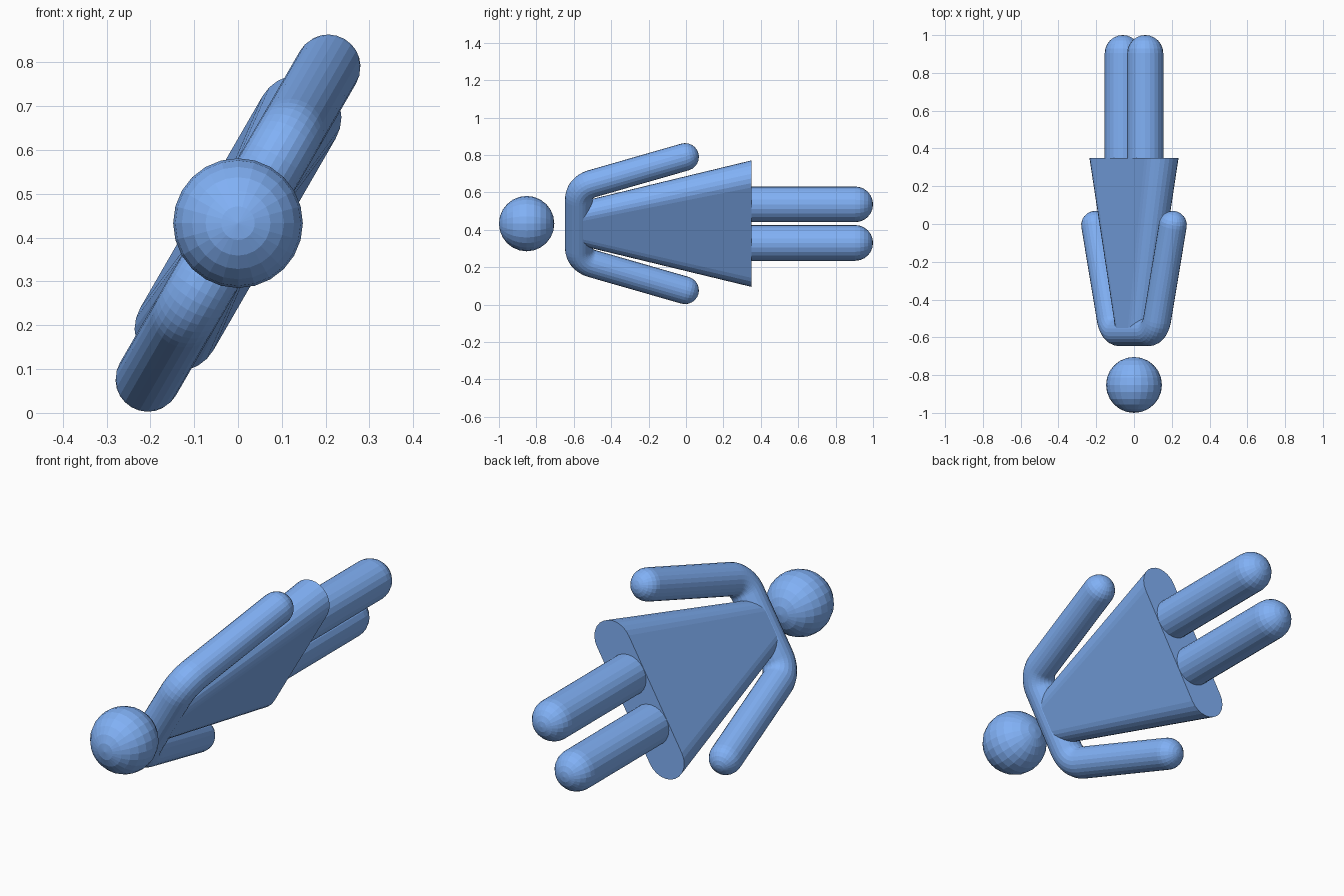
import bpy, bmesh
from math import sin, cos, pi, radians
from mathutils import Matrix, Vector

if "Cube" in bpy.data.objects:
    bpy.data.objects.remove(bpy.data.objects["Cube"])

# Flat figure drawn in a local plane (w across, y along, t thick), tilted 60 degrees about y
TILT = Matrix.Translation((0, 0, 0.433)) @ Matrix.Rotation(radians(-60), 4, 'Y')
SEG = 24

BLUE = bpy.data.materials.new("blue")
BLUE.diffuse_color = (0.22, 0.44, 0.92, 1)
BLUE.use_nodes = True
BLUE.node_tree.nodes["Principled BSDF"].inputs["Base Color"].default_value = BLUE.diffuse_color


def finish(name, bm):
    bmesh.ops.remove_doubles(bm, verts=bm.verts, dist=1e-5)
    bmesh.ops.transform(bm, matrix=TILT, verts=bm.verts)
    bmesh.ops.recalc_face_normals(bm, faces=bm.faces)
    me = bpy.data.meshes.new(name)
    bm.to_mesh(me)
    bm.free()
    me.materials.append(BLUE)
    ob = bpy.data.objects.new(name, me)
    bpy.context.collection.objects.link(ob)
    return ob


def loft(name, rings):
    bm = bmesh.new()
    loops = [[bm.verts.new(p) for p in ring] for ring in rings]
    for a, b in zip(loops, loops[1:]):
        n = len(a)
        for i in range(n):
            bm.faces.new((a[i], a[(i + 1) % n], b[(i + 1) % n], b[i]))
    bm.faces.new(loops[0])
    bm.faces.new(loops[-1])
    return finish(name, bm)


def ring(w, y, ang, r):
    # circle around a centreline heading at angle ang in the w-y plane
    return [Vector((w - sin(ang) * r * cos(a), y + cos(ang) * r * cos(a), r * sin(a)))
            for a in (2 * pi * i / SEG for i in range(SEG))]


def round_end(w, y, ang, r, steps=6):
    # hemisphere rings closing a tube
    out = []
    for i in range(steps + 1):
        b = pi / 2 * i / steps
        d = r * sin(b)
        out.append(ring(w + d * cos(ang), y + d * sin(ang), ang, max(r * cos(b), 1e-6)))
    return out


# Head, poles along y
bm = bmesh.new()
bmesh.ops.create_uvsphere(bm, u_segments=SEG, v_segments=12, radius=0.148,
                          matrix=Matrix.Translation((0, -0.852, 0)) @ Matrix.Rotation(pi / 2, 4, 'X'))
finish("head", bm)

# Arms and shoulders: one bent tube, right half mirrored to the left
R, BEND, HALF, END = 0.074, 0.1, 0.151, radians(71)
half = []
for i in range(9):
    a = END * i / 8
    half.append(ring(HALF + BEND * sin(a), -0.573 + BEND * (1 - cos(a)), a, R))
half += round_end(0.4115, -0.005, END, R)
mirrored = [[Vector((-p.x, p.y, p.z)) for p in r] for r in reversed(half)]
# mirrored rings keep the same point order, so the tube joins without twist
loft("arms_and_shoulders", mirrored + half)


# Dress: tapered slab with rounded sides
def stadium(y, length, r):
    pts = []
    for side in (1, -1):
        for i in range(13):
            a = -pi / 2 + pi * i / 12
            pts.append(Vector((side * (length + r * cos(a)), y, side * r * sin(a))))
    return pts


loft("dress", [stadium(-0.565, 0.054, 0.070), stadium(0.35, 0.279, 0.0965)])

# Legs
for side, label in ((1, "right"), (-1, "left")):
    w = 0.119 * side
    loft(label + "_leg", [ring(w, 0.34, pi / 2, 0.0955)] + round_end(w, 0.9045, pi / 2, 0.0955))
